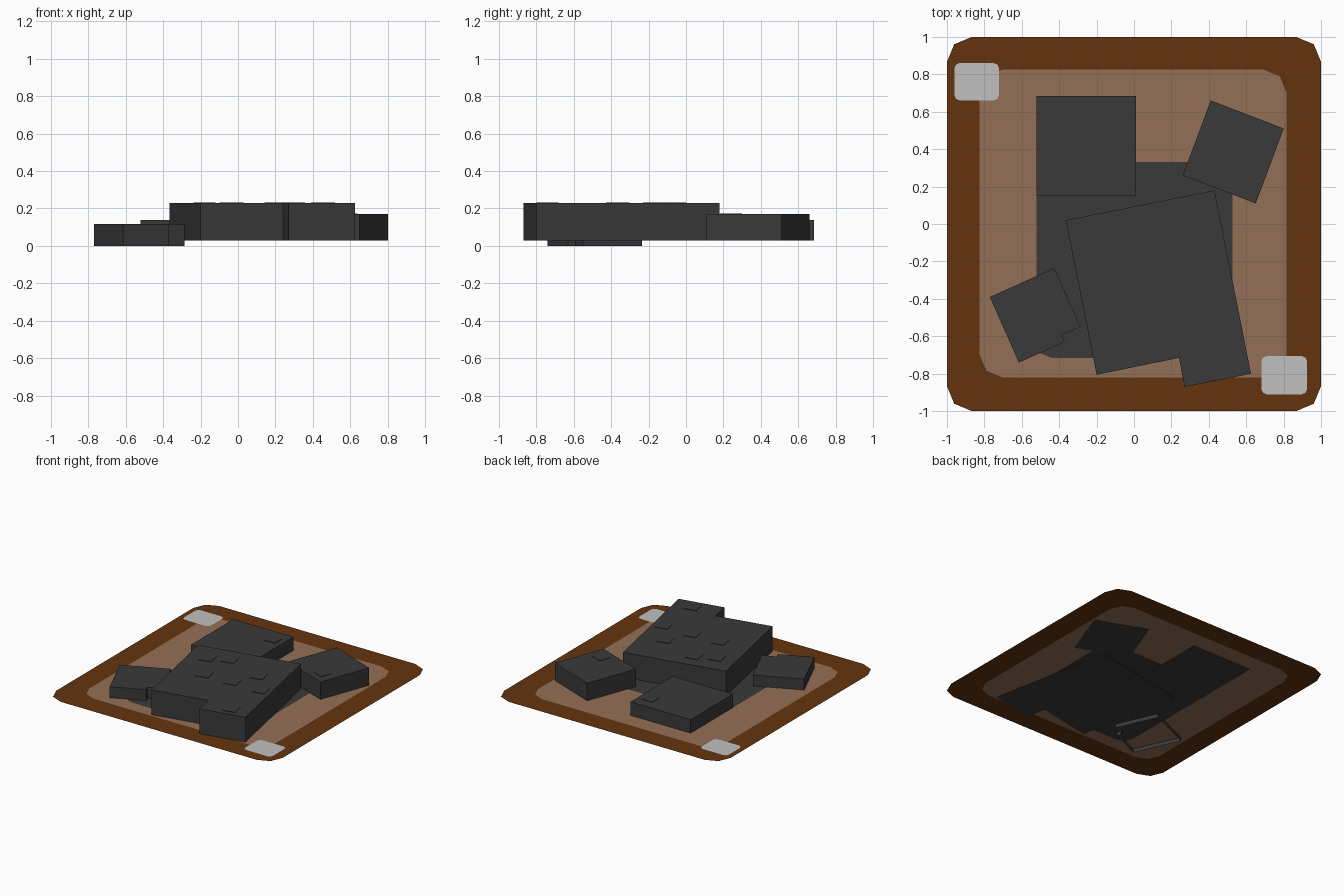
import bpy
import bmesh
import math

cube = bpy.data.objects.get("Cube")
if cube:
    bpy.data.objects.remove(cube, do_unlink=True)

FLOOR = 0.03


def material(name, r, g, b):
    mat = bpy.data.materials.new(name)
    mat.use_nodes = True
    mat.diffuse_color = (r, g, b, 1)
    bsdf = mat.node_tree.nodes["Principled BSDF"]
    bsdf.inputs["Base Color"].default_value = (r, g, b, 1)
    bsdf.inputs["Roughness"].default_value = 0.9
    return mat


BROWN = material("dark brown", 0.127, 0.034, 0.0045)
TAN = material("tan", 0.296, 0.162, 0.093)
CHARCOAL = material("charcoal", 0.042, 0.042, 0.042)
PALE = material("pale grey", 0.53, 0.53, 0.53)


def finish(name, bm, mat):
    mesh = bpy.data.meshes.new(name)
    bm.to_mesh(mesh)
    bm.free()
    mesh.materials.append(mat)
    obj = bpy.data.objects.new(name, mesh)
    bpy.context.collection.objects.link(obj)
    return obj


def rounded_rect(x0, x1, y0, y1, r):
    """Outline with three points on every corner, counter-clockwise."""
    corners = [(x1 - r, y1 - r), (x0 + r, y1 - r), (x0 + r, y0 + r), (x1 - r, y0 + r)]
    points = []
    for i, (cx, cy) in enumerate(corners):
        for step in range(3):
            a = math.radians(90 * i + 45 * step)
            points.append((cx + r * math.cos(a), cy + r * math.sin(a)))
    return points


def sheet(name, outline, mat, z=FLOOR):
    bm = bmesh.new()
    bm.faces.new([bm.verts.new((x, y, z)) for x, y in outline])
    return finish(name, bm, mat)


def ring(name, outer, inner, mat):
    bm = bmesh.new()
    a = [bm.verts.new((x, y, FLOOR)) for x, y in outer]
    b = [bm.verts.new((x, y, FLOOR)) for x, y in inner]
    for i in range(len(a)):
        j = (i + 1) % len(a)
        bm.faces.new((a[i], a[j], b[j], b[i]))
    return finish(name, bm, mat)


def block(name, outline, z0, z1, bottom=True):
    """Upright prism over an outline, optionally open underneath."""
    bm = bmesh.new()
    low = [bm.verts.new((x, y, z0)) for x, y in outline]
    high = [bm.verts.new((x, y, z1)) for x, y in outline]
    bm.faces.new(high)
    if bottom:
        bm.faces.new(low[::-1])
    for i in range(len(low)):
        j = (i + 1) % len(low)
        bm.faces.new((low[i], low[j], high[j], high[i]))
    bmesh.ops.recalc_face_normals(bm, faces=bm.faces[:])
    return finish(name, bm, CHARCOAL)


def panel(name, cx, cy, z, size, degrees):
    """Small square plate barely raised from a block's top."""
    h = size / math.sqrt(2)
    pts = []
    for k in range(4):
        a = math.radians(degrees + 45 + 90 * k)
        pts.append((cx + h * math.cos(a), cy + h * math.sin(a)))
    return block(name, pts, z, z + 0.004, bottom=False)


# Flat base: brown border, tan field, charcoal centre
outer = rounded_rect(-1, 1, -1, 1, 0.136)
middle = rounded_rect(-0.825, 0.815, -0.82, 0.825, 0.125)
centre = rounded_rect(-0.52, 0.525, -0.715, 0.33, 0.08)
ring("base_border", outer, middle, BROWN)
ring("base_field", middle, centre, TAN)
sheet("base_centre", centre, CHARCOAL)

# Corner tags
sheet("back_tag", rounded_rect(-0.96, -0.72, 0.66, 0.86, 0.03), PALE, FLOOR + 0.002)
sheet("front_tag", rounded_rect(0.68, 0.925, -0.91, -0.705, 0.03), PALE, FLOOR + 0.002)

# Main building with a notched front
block("main_block", [(-0.365, 0.02), (-0.2, -0.805), (0.24, -0.715),
                     (0.27, -0.87), (0.625, -0.8), (0.43, 0.18)], FLOOR - 0.002, 0.228)
spots = [(0.46, -0.74), (0.45, -0.36), (0.2, -0.36), (-0.04, -0.37),
         (0.3, -0.17), (-0.03, -0.06), (-0.18, -0.13)]
for x, y in spots:
    panel("main_roof_panel", x, y, 0.228, 0.1, 11.5)

# Smaller buildings
block("back_block", [(-0.52, 0.15), (0.01, 0.15), (0.01, 0.685), (-0.52, 0.685)],
      FLOOR - 0.002, 0.138)
panel("back_roof_panel", -0.08, 0.56, 0.138, 0.09, 0)

block("side_block", [(0.26, 0.26), (0.65, 0.11), (0.8, 0.51), (0.41, 0.66)],
      FLOOR - 0.002, 0.17)
panel("side_roof_panel", 0.58, 0.24, 0.17, 0.09, -21)

# Front building passes through the base and is open underneath
block("front_block", [(-0.77, -0.39), (-0.615, -0.74), (-0.37, -0.63),
                      (-0.385, -0.59), (-0.285, -0.55), (-0.425, -0.235)],
      0, 0.118, bottom=False)
